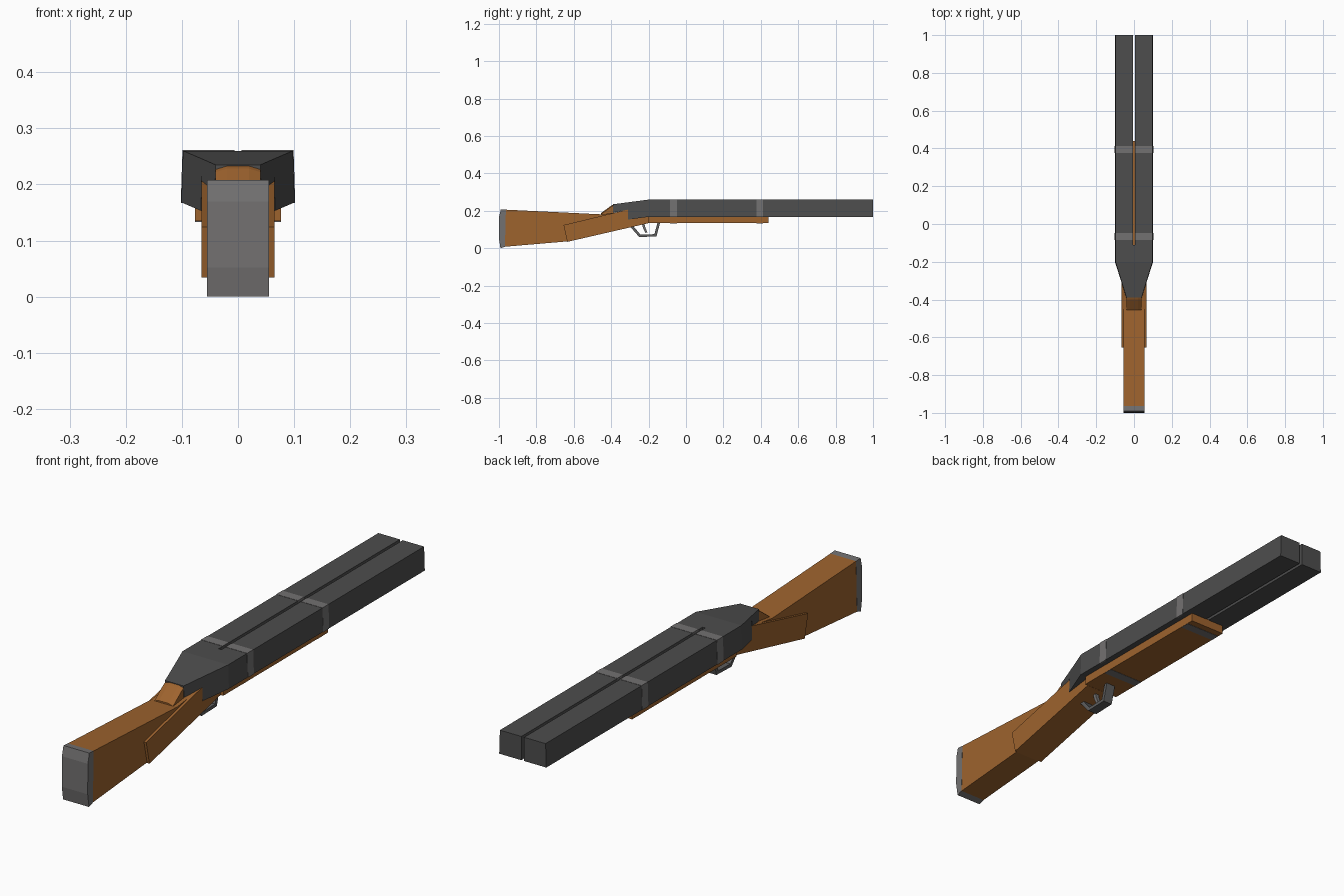
import bpy, bmesh

if "Cube" in bpy.data.objects:
    bpy.data.objects.remove(bpy.data.objects["Cube"])


def material(name, rgb):
    m = bpy.data.materials.new(name)
    m.diffuse_color = (*rgb, 1)
    m.use_nodes = True
    m.node_tree.nodes["Principled BSDF"].inputs["Base Color"].default_value = m.diffuse_color
    return m


STEEL = material("dark steel", (0.075, 0.075, 0.075))
GREY = material("grey metal", (0.17, 0.165, 0.165))
GUARD = material("guard metal", (0.11, 0.11, 0.11))
WOOD = material("brown wood", (0.34, 0.125, 0.027))


def build(name, rings, mat):
    """Loft a closed solid through rings of equal point count."""
    bm = bmesh.new()
    rows = [[bm.verts.new(p) for p in r] for r in rings]
    n = len(rows[0])
    for a, b in zip(rows, rows[1:]):
        for i in range(n):
            j = (i + 1) % n
            bm.faces.new((a[i], a[j], b[j], b[i]))
    bm.faces.new(rows[0])
    bm.faces.new(rows[-1])
    bmesh.ops.recalc_face_normals(bm, faces=bm.faces)
    me = bpy.data.meshes.new(name)
    bm.to_mesh(me)
    bm.free()
    me.materials.append(mat)
    ob = bpy.data.objects.new(name, me)
    bpy.context.collection.objects.link(ob)
    return ob


def side_profile(name, pts, half, mat):
    """Extrude a (y, z) outline across x."""
    return build(name, [[(x, y, z) for y, z in pts] for x in (-half, half)], mat)


def stations(name, rows, mat):
    """Loft trapezoids: (y, x0 bottom, x1 bottom, x0 top, x1 top, z0, z1)."""
    return build(name, [[(a, y, z0), (b, y, z0), (d, y, z1), (c, y, z1)]
                        for y, a, b, c, d, z0, z1 in rows], mat)


def box(name, x0, x1, y0, y1, z0, z1, mat):
    return stations(name, [(y, x0, x1, x0, x1, z0, z1) for y in (y0, y1)], mat)


# Twin square barrels joined by a solid breech
for side, s in (("left", -1), ("right", 1)):
    stations(side + "_barrel", [(y, s * 0.006, s * 0.101, s * 0.006, s * 0.098, 0.168, 0.26)
                                for y in (-0.11, 1.0)], STEEL)
stations("breech", [(y, -0.101, 0.101, -0.098, 0.098, 0.168, 0.26)
                    for y in (-0.2, -0.11)], STEEL)

# Tapered receiver with a stepped rear underside
stations("receiver", [(-0.2, -0.101, 0.101, -0.098, 0.098, 0.168, 0.26),
                      (-0.31, -0.066, 0.066, -0.064, 0.064, 0.153, 0.2455)], STEEL)
stations("receiver_tail", [(-0.31, -0.066, 0.066, -0.064, 0.064, 0.205, 0.2455),
                           (-0.39, -0.041, 0.041, -0.04, 0.04, 0.19, 0.235)], STEEL)

# Thin bands around the barrels and under the fore-end
for tag, y0 in (("rear", -0.085), ("front", 0.376)):
    y1 = y0 + 0.037
    for side, s in (("left", -1), ("right", 1)):
        box(f"{tag}_band_top_{side}", s * 0.006, s * 0.0985, y0, y1, 0.255, 0.261, GREY)
        stations(f"{tag}_band_{side}", [(y, s * 0.096, s * 0.102, s * 0.093, s * 0.099, 0.167, 0.261)
                                        for y in (y0, y1)], GREY)
    box(tag + "_band_bottom", -0.0765, 0.0765, y0, y1, 0.1335, 0.138, GREY)

# Wooden fore-end
box("fore_end", -0.077, 0.077, -0.2, 0.44, 0.1345, 0.17, WOOD)

# Stock, grip and raised tang behind the receiver
side_profile("stock", [(-0.963, 0.206), (-0.45, 0.181), (-0.3, 0.2), (-0.3, 0.13),
                       (-0.64, 0.036), (-0.968, 0.008)], 0.055, WOOD)
side_profile("grip", [(-0.655, 0.124), (-0.31, 0.207), (-0.3, 0.2), (-0.2, 0.168),
                      (-0.2, 0.134), (-0.635, 0.034)], 0.065, WOOD)
build("tang", [[(-0.04, y, z0), (0.04, y, z0), (0.04, y, z1 - 0.006), (0.02, y, z1),
                (-0.02, y, z1), (-0.04, y, z1 - 0.006)]
               for y, z0, z1 in ((-0.385, 0.17, 0.235), (-0.4, 0.17, 0.228),
                                 (-0.455, 0.17, 0.187))], WOOD)

# Butt plate
side_profile("butt_plate", [(-0.99, 0.208), (-0.963, 0.206), (-0.968, 0.008),
                            (-0.992, 0.0), (-1.0, 0.052), (-0.999, 0.17)], 0.0555, GREY)

# Trigger guard strip and trigger
side_profile("trigger_guard", [(-0.305, 0.122), (-0.25, 0.06), (-0.158, 0.063), (-0.138, 0.138),
                               (-0.152, 0.138), (-0.169, 0.075), (-0.244, 0.073),
                               (-0.285, 0.122)], 0.02, GUARD)
side_profile("trigger", [(-0.238, 0.14), (-0.225, 0.14), (-0.217, 0.11), (-0.207, 0.085),
                         (-0.217, 0.082), (-0.23, 0.108)], 0.008, GREY)
